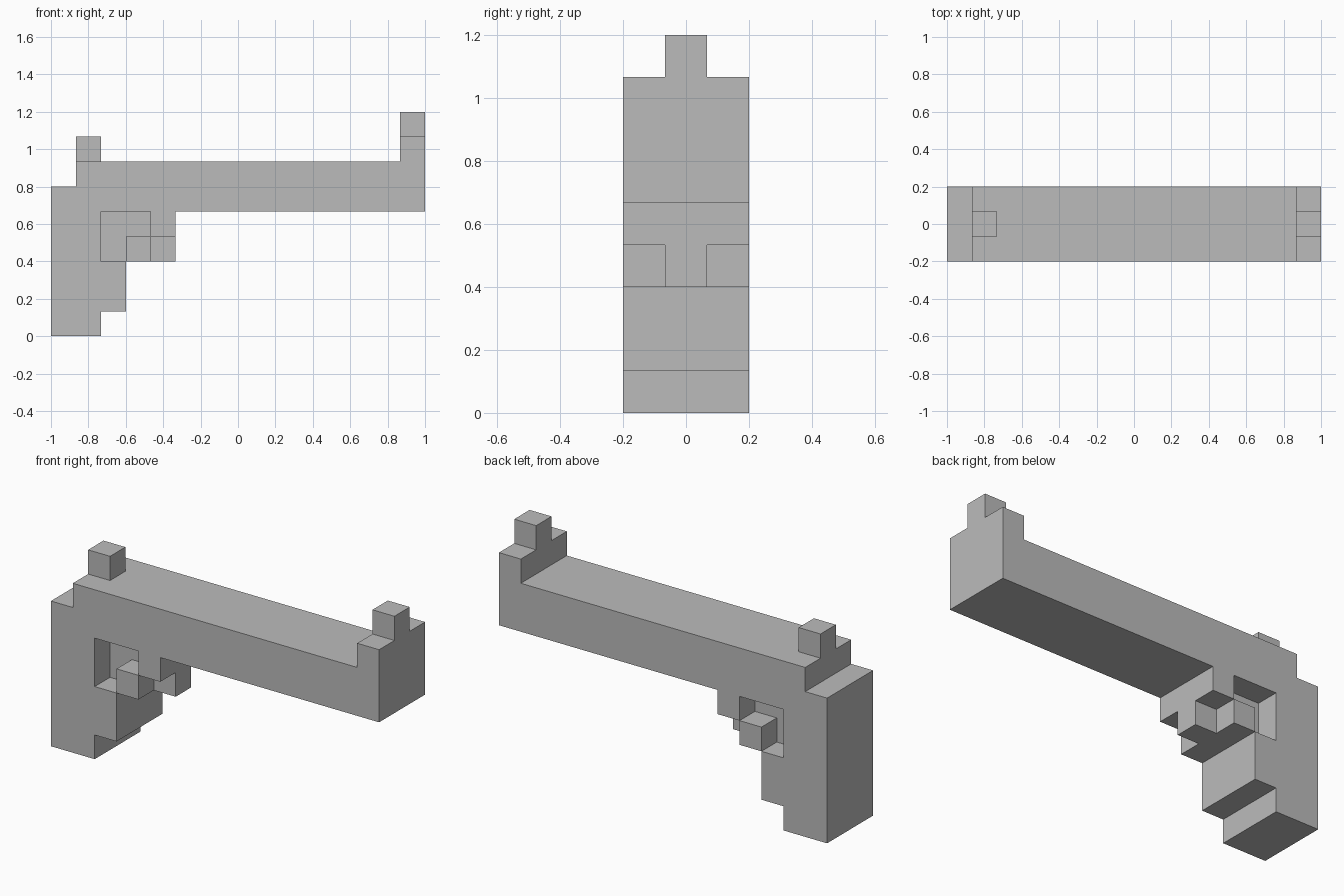
import bpy
import bmesh

cube = bpy.data.objects.get("Cube")
if cube:
    bpy.data.objects.remove(cube, do_unlink=True)

# Everything sits on a block grid, 15 long, 3 wide and 9 high
UNIT = 2 / 15
LENGTH, WIDTH = 15, 3

grey = bpy.data.materials.new("plain_grey")
grey.use_nodes = True
colour = (0.5, 0.5, 0.5, 1)
grey.diffuse_color = colour
grey.node_tree.nodes["Principled BSDF"].inputs["Base Color"].default_value = colour


def prism(name, profile, y0, y1):
    """Extrude a side profile (grid x, z) between two grid depths."""
    bm = bmesh.new()
    verts = [bm.verts.new(((x - LENGTH / 2) * UNIT, (y0 - WIDTH / 2) * UNIT, z * UNIT))
             for x, z in profile]
    face = bm.faces.new(verts)
    side = bmesh.ops.extrude_face_region(bm, geom=[face])
    moved = [v for v in side["geom"] if isinstance(v, bmesh.types.BMVert)]
    bmesh.ops.translate(bm, verts=moved, vec=(0, (y1 - y0) * UNIT, 0))
    bmesh.ops.recalc_face_normals(bm, faces=bm.faces)
    mesh = bpy.data.meshes.new(name)
    bm.to_mesh(mesh)
    bm.free()
    mesh.materials.append(grey)
    obj = bpy.data.objects.new(name, mesh)
    bpy.context.collection.objects.link(obj)
    return obj


def block(name, x, y, z):
    """One grid block with its lowest corner at x, y, z."""
    return prism(name, [(x, z), (x + 1, z), (x + 1, z + 1), (x, z + 1)], y, y + 1)


# Full-width grip, barrel and raised muzzle end
prism("grip_and_barrel", [
    (0, 0), (2, 0), (2, 1), (3, 1), (3, 3), (2, 3), (2, 5), (4, 5), (4, 4),
    (5, 4), (5, 5), (15, 5), (15, 8), (14, 8), (14, 7), (1, 7), (1, 6), (0, 6),
], 0, WIDTH)

# Narrow centre web between the grip and barrel
prism("centre_web", [(2, 3), (5, 3), (5, 4), (4, 4), (4, 5), (2, 5)], 1, 2)

# Blocks standing out on both sides of the web
for side, y in (("front", 0), ("back", 2)):
    block(side + "_trigger_block", 3, y, 3)

# Sights on top
block("rear_sight", 1, 1, 7)
block("muzzle_sight", 14, 1, 8)
